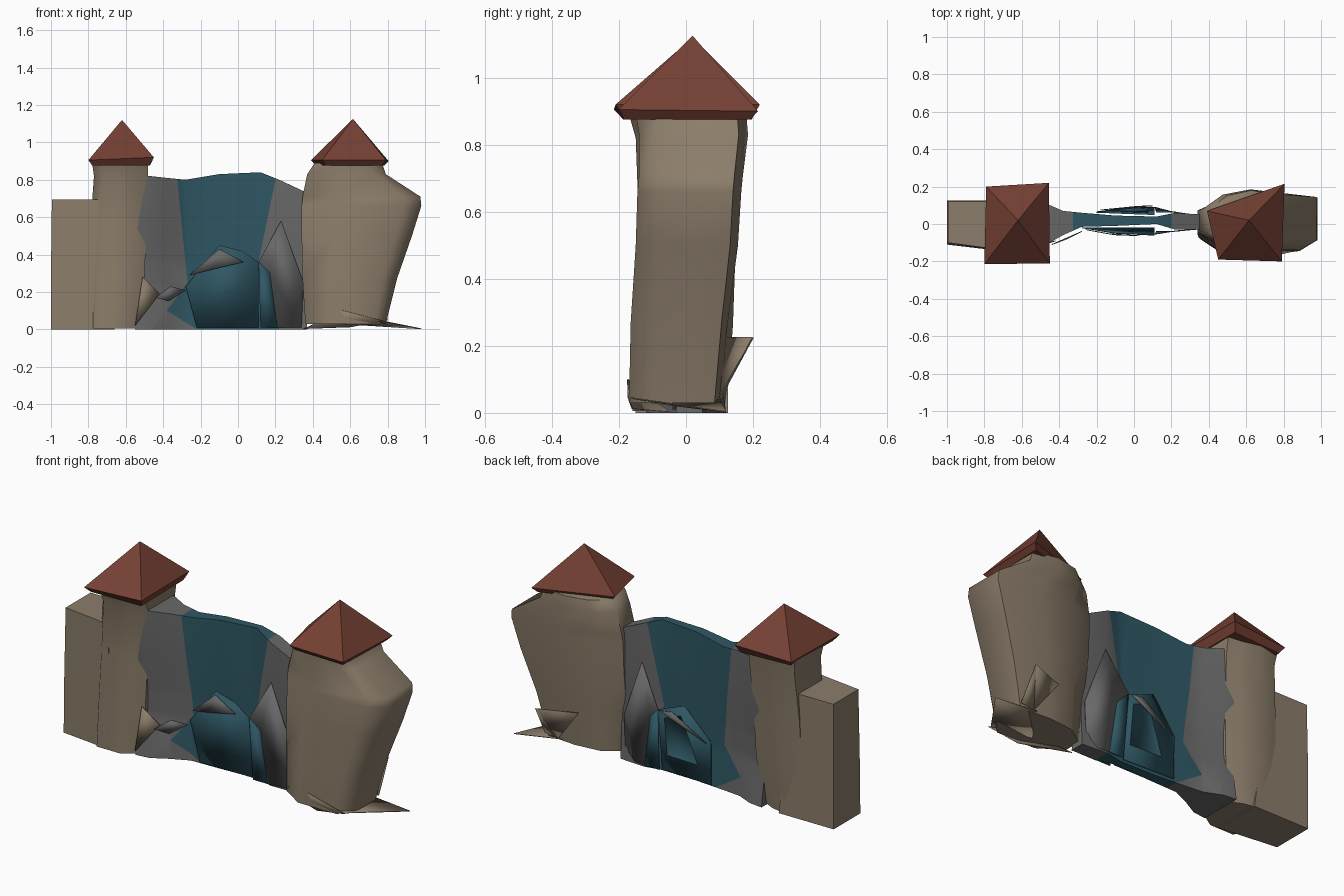
import bpy
import bmesh
import math
from mathutils import Vector

default_cube = bpy.data.objects.get("Cube")
if default_cube:
    bpy.data.objects.remove(default_cube, do_unlink=True)


def make_material(name, red, green, blue):
    material = bpy.data.materials.new(name)
    material.use_nodes = True
    colour = (red, green, blue, 1)
    material.diffuse_color = colour
    material.node_tree.nodes["Principled BSDF"].inputs["Base Color"].default_value = colour
    return material


stone = make_material("tan stone", .26, .205, .145)
tile = make_material("red roof tile", .18, .052, .034)
teal = make_material("dark teal", .028, .095, .127)
grey = make_material("grey stone", .135, .138, .135)


def finish(name, bm, materials, smooth_angle):
    """Turn a bmesh into a named object with soft shading and sharp creases."""
    bmesh.ops.recalc_face_normals(bm, faces=bm.faces)
    mesh = bpy.data.meshes.new(name)
    bm.to_mesh(mesh)
    bm.free()
    for material in materials:
        mesh.materials.append(material)
    mesh.shade_smooth()
    mesh.set_sharp_from_angle(angle=math.radians(smooth_angle))
    part = bpy.data.objects.new(name, mesh)
    bpy.context.collection.objects.link(part)
    return part


def loft_bmesh(rings):
    """Join equal rings of points with quads and close both ends."""
    bm = bmesh.new()
    loops = [[bm.verts.new(point) for point in ring] for ring in rings]
    count = len(loops[0])
    for lower, upper in zip(loops, loops[1:]):
        for i in range(count):
            j = (i + 1) % count
            bm.faces.new((lower[i], lower[j], upper[j], upper[i]))
    bm.faces.new(loops[0])
    bm.faces.new(loops[-1])
    return bm


def loft(name, rings, material, smooth_angle=60):
    return finish(name, loft_bmesh(rings), [material], smooth_angle)


def tower_ring(z, inner, outer, front, back, neck):
    """Plan of a tower that narrows to a neck where it meets the gate wall."""
    def along(fraction):
        return inner + (outer - inner) * fraction
    middle = (front + back) / 2
    return [(inner, middle - neck, z), (along(.3), front, z),
            (along(.85), front, z), (outer, front * .6, z),
            (outer, back * .85, z), (along(.6), back, z),
            (along(.25), back * .85, z), (inner, middle + neck, z)]


def wing_ring(z, outer, inner, front, back):
    """Plan of the side wing, widening toward the front of its tower."""
    return [(outer, front, z), (inner, front - .04, z),
            (inner, back, z), (outer, back, z)]


def sheet(name, points, material, thickness=.004):
    """Thin plate through the given points."""
    bm = bmesh.new()
    bm.faces.new([bm.verts.new(point) for point in points])
    part = finish(name, bm, [material], 40)
    solid = part.modifiers.new("thickness", 'SOLIDIFY')
    solid.thickness = thickness
    solid.offset = 0
    return part


def roof(name, corners, apex):
    """Four-sided pointed roof whose eaves turn in and down to the tower."""
    apex = Vector(apex)
    inner_eaves = []
    for corner in corners:
        point = Vector(corner).lerp(apex, .12)
        point.z = .875
        inner_eaves.append(point)
    bm = loft_bmesh([inner_eaves, corners])
    cap = next(f for f in bm.faces if all(v.co.z > .88 for v in f.verts))
    bmesh.ops.poke(bm, faces=[cap])
    max(bm.verts, key=lambda v: len(v.link_edges) - (v.co.xy - apex.xy).length).co = apex
    finish(name, bm, [tile], 20)


# Left tower and its lower side wing
loft("left_tower", [
    tower_ring(.005, -.54, -.8, -.16, .12, .09),
    tower_ring(.26, -.5, -.8, -.15, .14, .1),
    tower_ring(.55, -.49, -.79, -.14, .15, .1),
    tower_ring(.82, -.48, -.77, -.15, .17, .12),
    tower_ring(.89, -.48, -.78, -.17, .18, .14)], stone)
loft("left_wing", [
    wing_ring(0, -1, -.66, -.11, .125),
    wing_ring(.3, -1, -.7, -.105, .125),
    wing_ring(.695, -.995, -.7, -.1, .12)], stone, 40)

# Right tower, swelling outward into a leaning shoulder
loft("right_tower", [
    tower_ring(.03, .36, .79, -.17, .1, .05),
    tower_ring(.27, .345, .85, -.165, .125, .05),
    tower_ring(.5, .34, .93, -.15, .155, .06),
    tower_ring(.66, .34, .98, -.145, .165, .06),
    tower_ring(.71, .345, .975, -.14, .17, .06),
    tower_ring(.83, .37, .79, -.14, .185, .06),
    tower_ring(.89, .41, .77, -.15, .18, .07)], stone)

# Broken foot and spurs below and behind the right tower
sheet("right_front_foot", [(.35, -.05, .003), (.56, -.174, .1),
                           (.78, -.172, .045), (.6, -.16, .012)], stone)
sheet("right_ground_spur", [(.56, -.1, .03), (.77, -.165, .045),
                            (.98, .12, .003), (.7, .1, .04)], stone)
sheet("right_spur_top", [(.79, .2, .225), (.58, .12, .225), (.72, .1, .04)], stone)
sheet("right_spur_side", [(.79, .2, .225), (.72, .1, .04), (.8, .1, .05)], stone)

# Pointed roofs
roof("left_roof", [(-.8, -.215, .905), (-.45, -.21, .92),
                   (-.455, .22, .92), (-.79, .2, .905)], (-.62, .02, 1.12))
roof("right_roof", [(.45, -.19, .905), (.79, -.2, .905),
                    (.805, .215, .9), (.39, .07, .905)], (.615, .02, 1.125))

# Thin gate wall: x, top height, front depth, back depth
columns = [(-.55, .82, -.12, .12), (-.47, .82, -.11, .11),
           (-.38, .81, -.06, .07), (-.28, .8, -.015, .06),
           (-.1, .83, -.01, .045), (.12, .84, 0, .04),
           (.22, .8, -.03, .06), (.37, .73, -.03, .05)]
# Height share and swelling of each wall course
rows = ((0, 1), (.28, .7), (.45, .75), (.65, 1), (1, 1))
wall_rings = []
for x, top, front, back in columns:
    middle, half = (front + back) / 2, (back - front) / 2
    front_side = [(x, middle - half * swell, top * share) for share, swell in rows]
    back_side = [(x, middle + half * swell, top * share) for share, swell in reversed(rows)]
    wall_rings.append(front_side + back_side)
wall = loft_bmesh(wall_rings)

# Teal field edges, as x and z corner points from the top down
left_edge = [(-.33, .85), (-.27, .25), (-.38, .1), (-.22, 0)]
right_edge = [(.21, .85), (.11, .36), (.18, .2), (.22, 0)]


def edge_at(edge, z):
    for (x_top, z_top), (x_low, z_low) in zip(edge, edge[1:]):
        if z >= z_low:
            break
    return x_low + (x_top - x_low) * (z - z_low) / (z_top - z_low)


def cut(point, normal):
    bmesh.ops.bisect_plane(wall, geom=wall.verts[:] + wall.edges[:] + wall.faces[:],
                           plane_co=point, plane_no=normal)


for edge in (left_edge, right_edge):
    for (x_top, z_top), (x_low, z_low) in zip(edge, edge[1:]):
        cut((x_low, 0, z_low), Vector((z_top - z_low, 0, x_low - x_top)))
        cut((x_low, 0, z_low), (0, 0, 1))
for face in wall.faces:
    centre = face.calc_center_median()
    inside = edge_at(left_edge, centre.z) < centre.x < edge_at(right_edge, centre.z)
    face.material_index = 1 if inside else 0
finish("gate_wall", wall, [grey, teal], 50)

# Overhanging skirts on the lower gate, leaning in toward the ground
sheet("front_skirt", [(-.28, -.02, .23), (-.1, -.05, .45), (.02, -.055, .42),
                      (.11, -.06, .36), (.11, -.02, .01), (-.22, -.02, .01)], teal)
sheet("back_skirt", [(-.2, .065, .25), (-.05, .085, .42),
                     (.11, .09, .36), (.11, .05, .01), (-.2, .062, .01)], teal)

# Grey broken edges on both faces of the gate
sheet("front_arch_edge", [(-.26, -.03, .29), (-.1, -.058, .43),
                          (.03, -.063, .36), (-.14, -.052, .32)], grey)
sheet("back_arch_edge", [(-.18, .075, .24), (.02, .095, .37), (.1, .097, .36)], grey)
sheet("left_shard", [(-.44, -.11, .17), (-.36, -.08, .23),
                     (-.28, -.04, .21), (-.37, -.08, .15)], grey)
sheet("left_foot_shard", [(-.55, -.125, .02), (-.42, -.09, .19), (-.51, -.12, .28)], stone)

# Fins where the gate splits: teal along the split, grey toward the tower
for side, depth in (("front", -.055), ("back", .09)):
    sheet(side + "_split_fin", [(.11, depth, .36), (.17, depth * .8, .3),
                                (.21, depth * .7, .01), (.12, depth * .7, .01)], teal)
    sheet(side + "_tower_fin", [(.11, depth, .36), (.23, depth * .65, .58),
                                (.35, depth * .5, .25), (.34, depth * .5, .01),
                                (.21, depth * .7, .01), (.17, depth * .8, .3)], grey)
